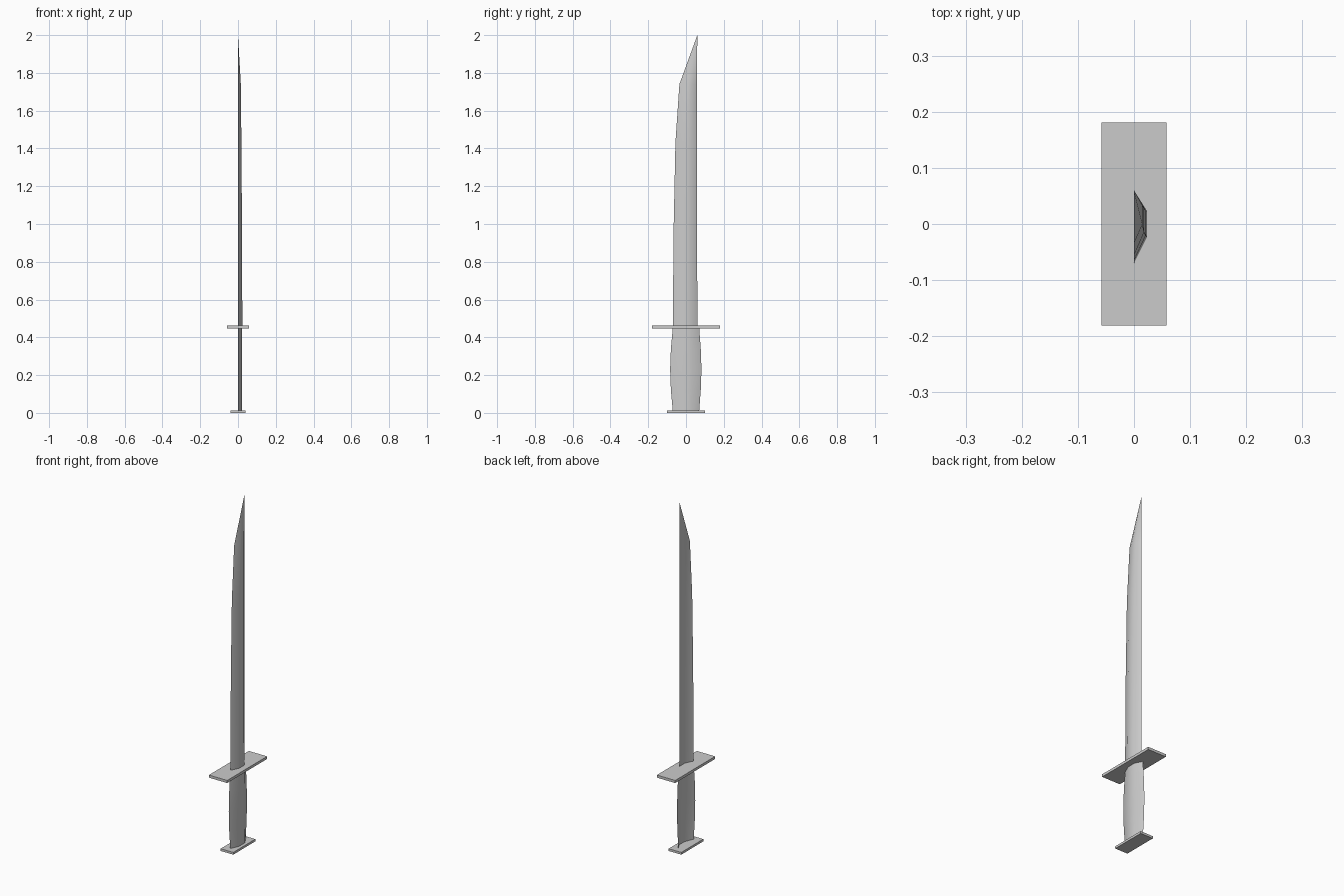
import bpy, bmesh

if "Cube" in bpy.data.objects:
    bpy.data.objects.remove(bpy.data.objects["Cube"])


def box(name, sx, sy, z0, z1):
    bpy.ops.mesh.primitive_cube_add(size=1, location=(0, 0, (z0 + z1) / 2))
    ob = bpy.context.object
    ob.name = name
    ob.scale = (sx, sy, z1 - z0)
    bpy.ops.object.transform_apply(location=True, scale=True)


def half_shell(name, rows):
    """Loft open half sections; row = z, edge y, spine y, thickness.
    The section bulges toward +x and is open along x = 0."""
    bm = bmesh.new()
    loops = []
    for z, lo, hi, t in rows:
        mid, half = (lo + hi) / 2, (hi - lo) / 2
        pts = [(0, lo), (t, mid - half * 0.36 + 0.005),
               (t, mid + half * 0.36 + 0.005), (0, hi)]
        loops.append([bm.verts.new((x, y, z)) for x, y in pts])
    for a, b in zip(loops, loops[1:]):
        for i in range(3):
            bm.faces.new((a[i], a[i + 1], b[i + 1], b[i]))
    mesh = bpy.data.meshes.new(name)
    bm.to_mesh(mesh)
    bm.free()
    ob = bpy.data.objects.new(name, mesh)
    bpy.context.collection.objects.link(ob)
    return loops and ob


# Blade with its slanted point
blade = half_shell("blade", [
    (0.46, -0.070, 0.060, 0.023),
    (1.00, -0.065, 0.059, 0.021),
    (1.43, -0.056, 0.058, 0.018),
    (1.74, -0.035, 0.058, 0.015)])
bm = bmesh.new()
bm.from_mesh(blade.data)
top = sorted((v for v in bm.verts if v.co.z > 1.73), key=lambda v: v.co.y)
tip = bm.verts.new((0, 0.06, 2.0))
for a, b in zip(top, top[1:]):
    bm.faces.new((a, b, tip))
bm.to_mesh(blade.data)
bm.free()

# Grip, swelling in the middle
grip = half_shell("grip", [
    (0.012, -0.070, 0.070, 0.022),
    (0.12, -0.080, 0.078, 0.022),
    (0.23, -0.084, 0.082, 0.022),
    (0.34, -0.080, 0.078, 0.022),
    (0.448, -0.070, 0.070, 0.022)])

# Guard and pommel plates
box("guard", 0.116, 0.362, 0.447, 0.462)
box("pommel", 0.08, 0.20, 0.0, 0.013)

for ob in (blade, grip):
    bpy.ops.object.select_all(action='DESELECT')
    ob.select_set(True)
    bpy.context.view_layer.objects.active = ob
    bpy.ops.object.shade_smooth()
